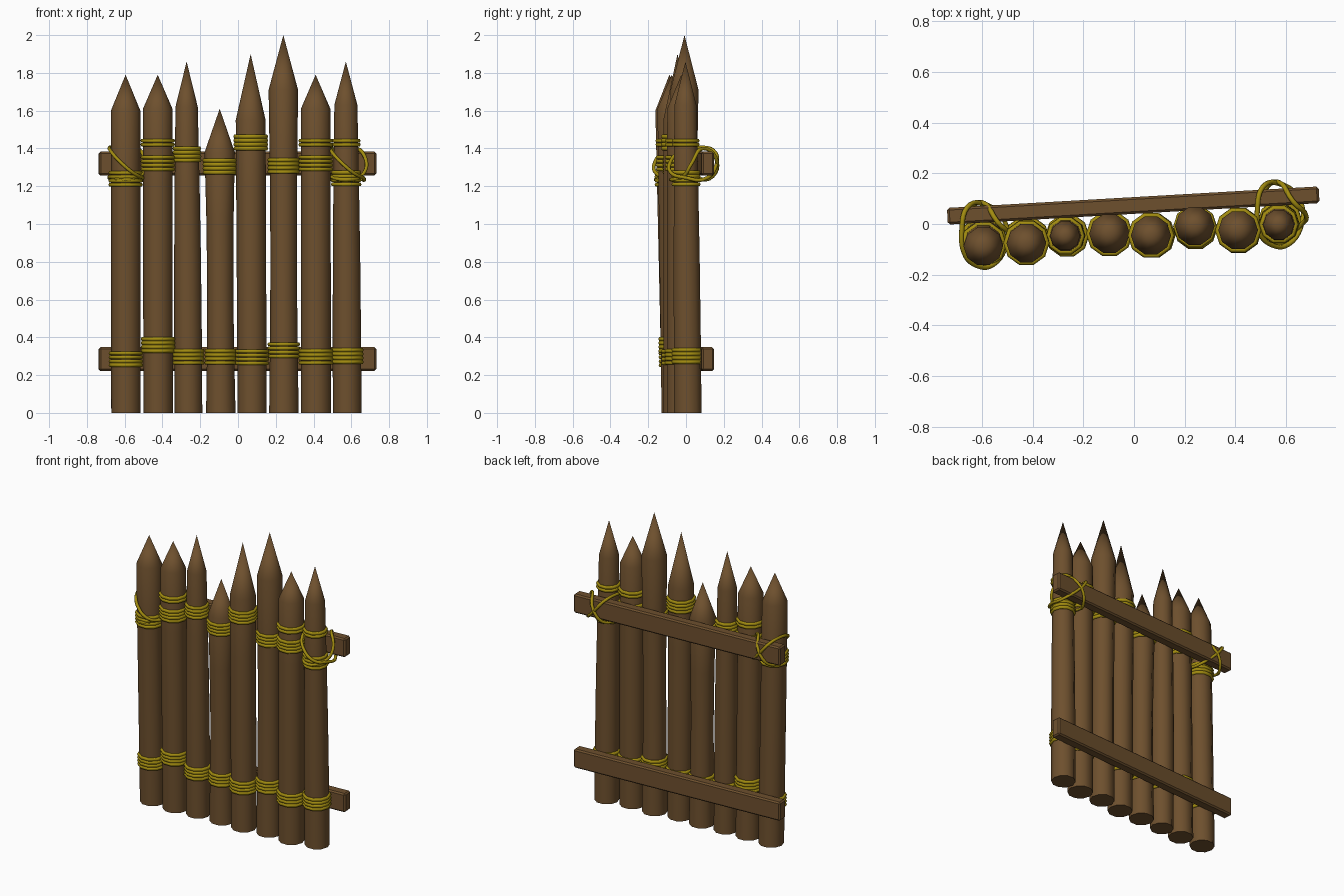
import bpy, bmesh, math
from mathutils import Vector

cube = bpy.data.objects.get("Cube")
if cube:
    bpy.data.objects.remove(cube, do_unlink=True)


def material(name, rgb):
    m = bpy.data.materials.new(name)
    m.use_nodes = True
    m.diffuse_color = (*rgb, 1)
    m.node_tree.nodes["Principled BSDF"].inputs["Base Color"].default_value = (*rgb, 1)
    return m


WOOD = material("brown wood", (0.155, 0.08, 0.027))
ROPE = material("yellow rope", (0.36, 0.26, 0.005))
SIDES = 10


def mesh_object(name, bm, mat, smooth=40):
    bmesh.ops.recalc_face_normals(bm, faces=bm.faces)
    me = bpy.data.meshes.new(name)
    bm.to_mesh(me)
    bm.free()
    ob = bpy.data.objects.new(name, me)
    bpy.context.collection.objects.link(ob)
    me.materials.append(mat)
    select(ob)
    bpy.ops.object.shade_smooth_by_angle(angle=math.radians(smooth))
    return ob


def select(ob):
    bpy.ops.object.select_all(action='DESELECT')
    ob.select_set(True)
    bpy.context.view_layer.objects.active = ob


def ring(bm, centre, r, n=SIDES):
    return [bm.verts.new(centre + Vector((r * math.cos(math.tau * i / n),
                                          r * math.sin(math.tau * i / n), 0))) for i in range(n)]


def bridge(bm, a, b):
    n = len(a)
    for i in range(n):
        bm.faces.new((a[i], a[(i + 1) % n], b[(i + 1) % n], b[i]))


class Stake:
    """Leaning tapered pole with a sharpened end."""

    def __init__(self, base, top, r0, r1, waist, shoulder, tip):
        self.base, self.top = Vector((*base, 0)), Vector((*top, shoulder))
        self.r0, self.r1, self.waist, self.shoulder, self.tip = r0, r1, waist, shoulder, tip

    def at(self, z):
        t = z / self.shoulder
        r = self.r0 + (self.r1 - self.r0) * t - self.waist * max(0, math.sin(math.pi * t))
        return self.base.lerp(self.top, t), r

    def build(self, name):
        bm = bmesh.new()
        rings = [ring(bm, *self.at(self.shoulder * k / 4)) for k in range(5)]
        for a, b in zip(rings, rings[1:]):
            bridge(bm, a, b)
        bm.faces.new(rings[0])
        point = bm.verts.new((self.top.x, self.top.y, self.tip))
        for i in range(SIDES):
            bm.faces.new((rings[-1][i], rings[-1][(i + 1) % SIDES], point))
        mesh_object(name, bm, WOOD)

    def lash(self, name, z, turns):
        bm = bmesh.new()
        for k in range(turns):
            c, r = self.at(z + k * 0.021)
            loops = []
            for j in range(6):
                a = math.tau * j / 6
                loops.append(ring(bm, c + Vector((0, 0, 0.0115 * math.sin(a))),
                                  r + 0.003 + 0.0105 * math.cos(a)))
            for j in range(6):
                bridge(bm, loops[j], loops[(j + 1) % 6])
        mesh_object(name, bm, ROPE, 65)


# Stakes: base xy, top xy, base and top radius, waist, shoulder and tip height
stakes = [
    Stake((-.593, -.052), (-.595, -.088), .078, .078, 0, 1.60, 1.79),
    Stake((-.423, -.055), (-.425, -.077), .078, .078, 0, 1.61, 1.79),
    Stake((-.262, -.045), (-.272, -.047), .073, .059, -.005, 1.62, 1.86),
    Stake((-.091, -.037), (-.097, -.038), .078, .080, .010, 1.38, 1.61),
    Stake((.075, -.045), (.067, -.045), .077, .079, 0, 1.55, 1.90),
    Stake((.243, -.018), (.240, -.008), .078, .078, .008, 1.71, 2.0),
    Stake((.413, -.025), (.411, -.025), .080, .078, 0, 1.61, 1.79),
    Stake((.578, .010), (.571, -.003), .076, .061, -.004, 1.63, 1.86),
]
low = [.253, .328, .265, .265, .263, .300, .265, .270]
high = [1.208, 1.290, 1.337, 1.273, 1.400, 1.276, 1.290, 1.210]

for i, s in enumerate(stakes, 1):
    s.build(f"stake_{i}")
    s.lash(f"lower_lashing_{i}", low[i - 1], 4)
    s.lash(f"upper_lashing_{i}", high[i - 1], 4)
    if i in (2, 7, 8):
        s.lash(f"extra_lashing_{i}", 1.42, 2)

# Cross rails behind the stakes
for name, z in (("lower_rail", .285), ("upper_rail", 1.32)):
    bm = bmesh.new()
    bmesh.ops.create_cube(bm, size=1)
    bmesh.ops.scale(bm, vec=(1.47, .066, .125), verts=bm.verts)
    bmesh.ops.bevel(bm, geom=bm.edges[:], offset=.009, segments=1, affect='EDGES')
    rail = mesh_object(name, bm, WOOD, 20)
    rail.location = (-.003, .073, z)
    rail.rotation_euler.z = math.atan2(.085, 1.47)

# Loose rope loops tying the upper rail to the end stakes
diagonal = [(-.075, -.035, 1.38), (-.03, -.082, 1.33), (.04, -.078, 1.27), (.09, 0, 1.245),
            (.085, .09, 1.235), (.0, .160, 1.31), (-.065, .145, 1.39), (-.085, .06, 1.405)]
counter = [(.055, .09, 1.40), (.0, .165, 1.33), (-.06, .125, 1.24), (-.085, .02, 1.25),
           (0, -.080, 1.235), (.08, -.01, 1.255), (.108, .03, 1.32)]


def rope_loop(name, centre, points):
    cu = bpy.data.curves.new(name, 'CURVE')
    cu.dimensions = '3D'
    cu.bevel_depth, cu.bevel_resolution, cu.resolution_u = .010, 1, 5
    sp = cu.splines.new('BEZIER')
    sp.bezier_points.add(len(points) - 1)
    for bp, p in zip(sp.bezier_points, points):
        bp.co = centre + Vector(p)
        bp.handle_left_type = bp.handle_right_type = 'AUTO'
    sp.use_cyclic_u = True
    cu.materials.append(ROPE)
    ob = bpy.data.objects.new(name, cu)
    bpy.context.collection.objects.link(ob)
    select(ob)
    bpy.ops.object.convert(target='MESH')
    bpy.ops.object.shade_smooth_by_angle(angle=math.radians(65))


for side, s in (("right", stakes[0]), ("left", stakes[-1])):
    c = s.at(1.3)[0]
    c.z = 0
    rope_loop(f"{side}_diagonal_rope", c, diagonal)
    rope_loop(f"{side}_counter_rope", c, counter)
